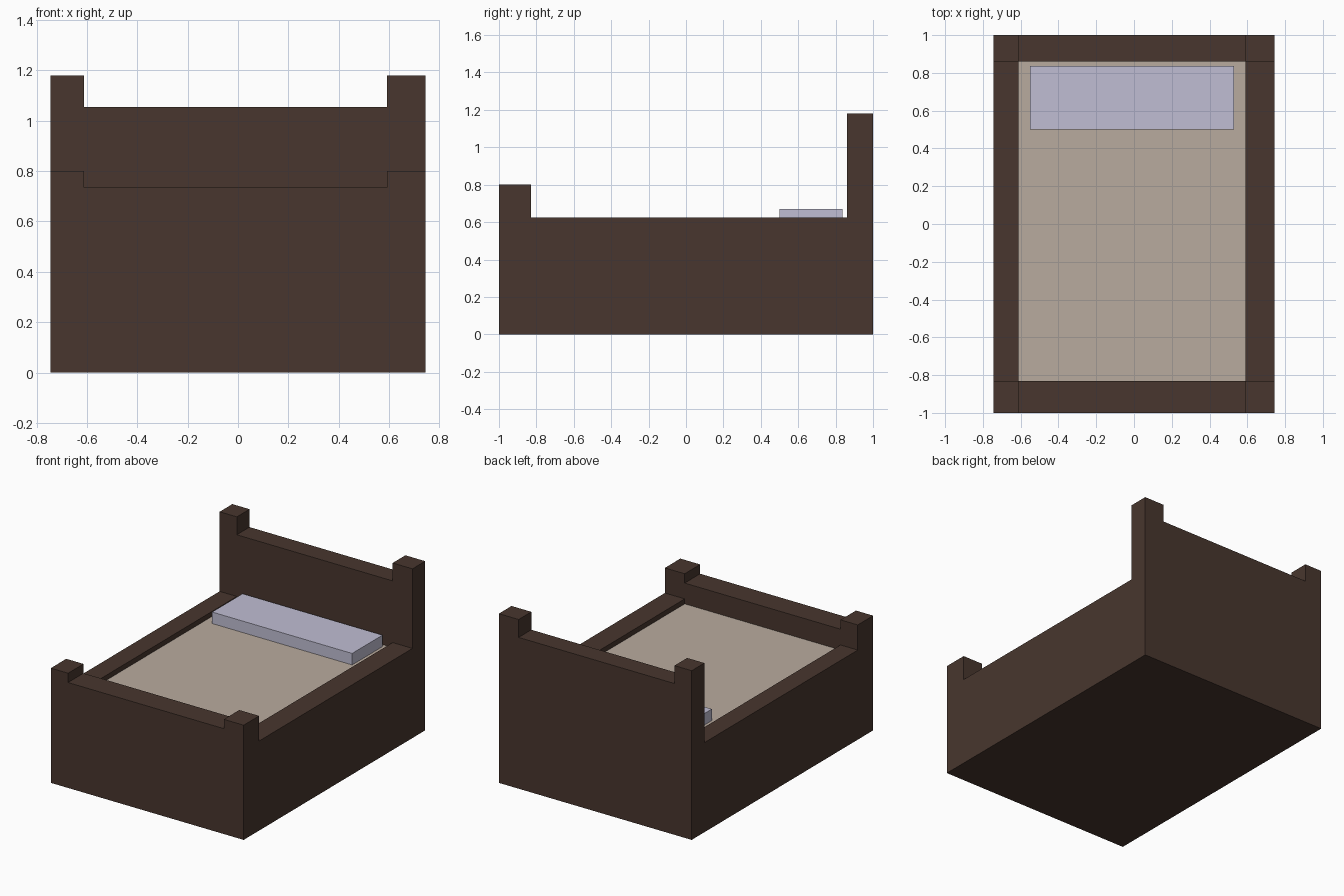
import bpy, bmesh

if "Cube" in bpy.data.objects:
    bpy.data.objects.remove(bpy.data.objects["Cube"])


def lin(c):
    c /= 255
    return c / 12.92 if c <= 0.04045 else ((c + 0.055) / 1.055) ** 2.4


def material(name, rgb):
    m = bpy.data.materials.new(name)
    m.diffuse_color = (*[lin(c) for c in rgb], 1)
    m.use_nodes = True
    m.node_tree.nodes["Principled BSDF"].inputs["Base Color"].default_value = m.diffuse_color
    return m


def make_object(name, bm, mat):
    bmesh.ops.remove_doubles(bm, verts=bm.verts, dist=1e-5)
    me = bpy.data.meshes.new(name)
    bm.to_mesh(me)
    bm.free()
    me.materials.append(mat)
    ob = bpy.data.objects.new(name, me)
    bpy.context.collection.objects.link(ob)
    return ob


wood = material("dark wood", (72, 54, 46))
cloth = material("beige mattress", (185, 171, 159))
linen = material("pale lilac pillow", (192, 190, 211))

# Plan of the frame: three columns by three rows, each cell with a height
xs = [-0.744, -0.611, 0.591, 0.744]
ys = [-1.0, -0.83, 0.86, 1.0]
FOOT, FOOT_POST, HEAD, HEAD_POST, RAIL, BED = 0.735, 0.80, 1.055, 1.18, 0.625, 0.59
heights = [[FOOT_POST, FOOT, FOOT_POST],
           [RAIL, BED, RAIL],
           [HEAD_POST, HEAD, HEAD_POST]]


def height(i, j):
    return heights[j][i] if 0 <= i < 3 and 0 <= j < 3 else 0.0


# Bed frame: posts, boards and rails as one closed shell around the mattress
bm = bmesh.new()


def quad(b, *pts):
    b.faces.new([b.verts.new(p) for p in pts])


for i in range(3):
    for j in range(3):
        x0, x1, y0, y1, h = xs[i], xs[i + 1], ys[j], ys[j + 1], height(i, j)
        quad(bm, (x0, y0, 0), (x0, y1, 0), (x1, y1, 0), (x1, y0, 0))
        if (i, j) != (1, 1):
            quad(bm, (x0, y0, h), (x1, y0, h), (x1, y1, h), (x0, y1, h))
        # walls drop only to the height of a lower neighbour
        for di, dj, a, b in ((0, -1, (x0, y0), (x1, y0)), (1, 0, (x1, y0), (x1, y1)),
                             (0, 1, (x1, y1), (x0, y1)), (-1, 0, (x0, y1), (x0, y0))):
            n = height(i + di, j + dj)
            if n < h:
                quad(bm, (*a, n), (*b, n), (*b, h), (*a, h))
make_object("bed_frame", bm, wood)

# Mattress surface set inside the frame
bm = bmesh.new()
quad(bm, (xs[1], ys[1], BED), (xs[2], ys[1], BED), (xs[2], ys[2], BED), (xs[1], ys[2], BED))
make_object("mattress", bm, cloth)

# Pillow
bm = bmesh.new()
bmesh.ops.create_cube(bm, size=1)
bmesh.ops.scale(bm, vec=(1.08, 0.335, 0.08), verts=bm.verts)
pillow = make_object("pillow", bm, linen)
pillow.location = (-0.01, 0.668, 0.63)
